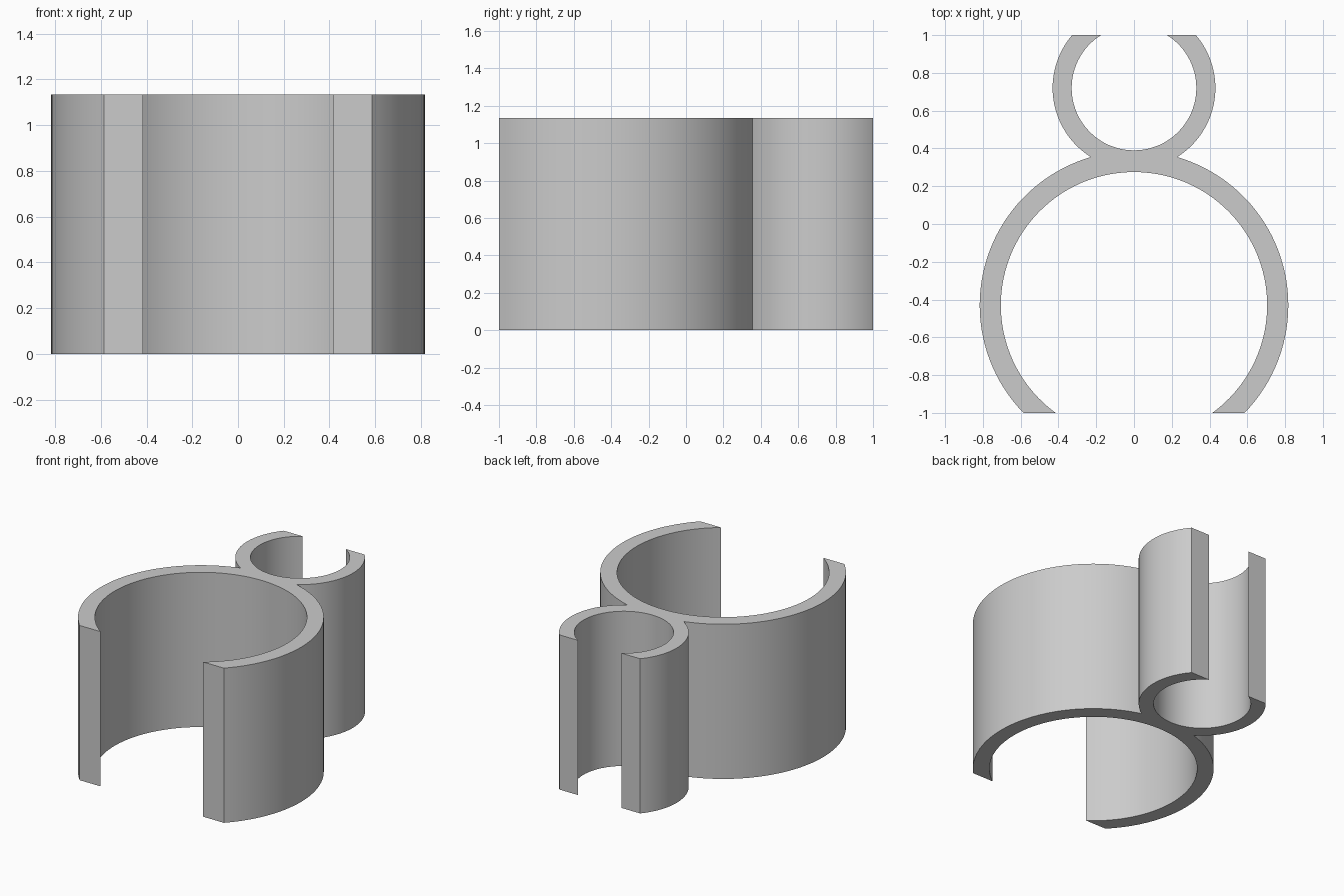
import bpy, bmesh, math

if "Cube" in bpy.data.objects:
    bpy.data.objects.remove(bpy.data.objects["Cube"])

HEIGHT = 1.135
BIG_Y, BIG_IN, BIG_OUT = -0.43, 0.705, 0.817
SMALL_Y, SMALL_IN, SMALL_OUT = 0.72, 0.33, 0.431
FRONT, BACK = -1.0, 1.0


def arc(cy, r, a0, a1, n):
    """Points on a circle centred on (0, cy), from angle a0 to a1."""
    return [(r * math.cos(a0 + (a1 - a0) * i / n),
             cy + r * math.sin(a0 + (a1 - a0) * i / n)) for i in range(n + 1)]


def cut_angle(cy, r, y):
    """Right-hand angle at which a circle meets the flat cut at y."""
    return math.asin((y - cy) / r)


# Where the two outer walls meet
d = SMALL_Y - BIG_Y
a = (d * d + BIG_OUT ** 2 - SMALL_OUT ** 2) / (2 * d)
half = math.sqrt(BIG_OUT ** 2 - a * a)
big_join = math.atan2(a, half)
small_join = math.atan2(a - d, half)

# Right outer wall, front to back
right = arc(BIG_Y, BIG_OUT, cut_angle(BIG_Y, BIG_OUT, FRONT), big_join, 40)
right += arc(SMALL_Y, SMALL_OUT, small_join, cut_angle(SMALL_Y, SMALL_OUT, BACK), 32)[1:]
left = [(-x, y) for x, y in reversed(right)]

# Inner walls of the two clips
t = cut_angle(SMALL_Y, SMALL_IN, BACK)
small_inner = arc(SMALL_Y, SMALL_IN, t, -math.pi - t, 72)
t = cut_angle(BIG_Y, BIG_IN, FRONT)
big_inner = arc(BIG_Y, BIG_IN, math.pi - t, t, 88)

# Extrude the closed outline into the double clip
bm = bmesh.new()
base = bm.faces.new([bm.verts.new((x, y, 0)) for x, y in right + small_inner + left + big_inner])
top = bmesh.ops.extrude_face_region(bm, geom=[base], use_keep_orig=True)
bmesh.ops.translate(bm, vec=(0, 0, HEIGHT),
                    verts=[v for v in top["geom"] if isinstance(v, bmesh.types.BMVert)])
bmesh.ops.recalc_face_normals(bm, faces=bm.faces[:])
mesh = bpy.data.meshes.new("double_clip")
bm.to_mesh(mesh)
bm.free()

grey = bpy.data.materials.new("light grey")
grey.diffuse_color = (0.6, 0.6, 0.6, 1)
grey.use_nodes = True
grey.node_tree.nodes["Principled BSDF"].inputs["Base Color"].default_value = grey.diffuse_color
mesh.materials.append(grey)
clip = bpy.data.objects.new("double_clip", mesh)
bpy.context.collection.objects.link(clip)

# Smooth curved walls, sharp rims and cuts
bpy.context.view_layer.objects.active = clip
clip.select_set(True)
bpy.ops.object.shade_smooth_by_angle(angle=math.radians(30))
